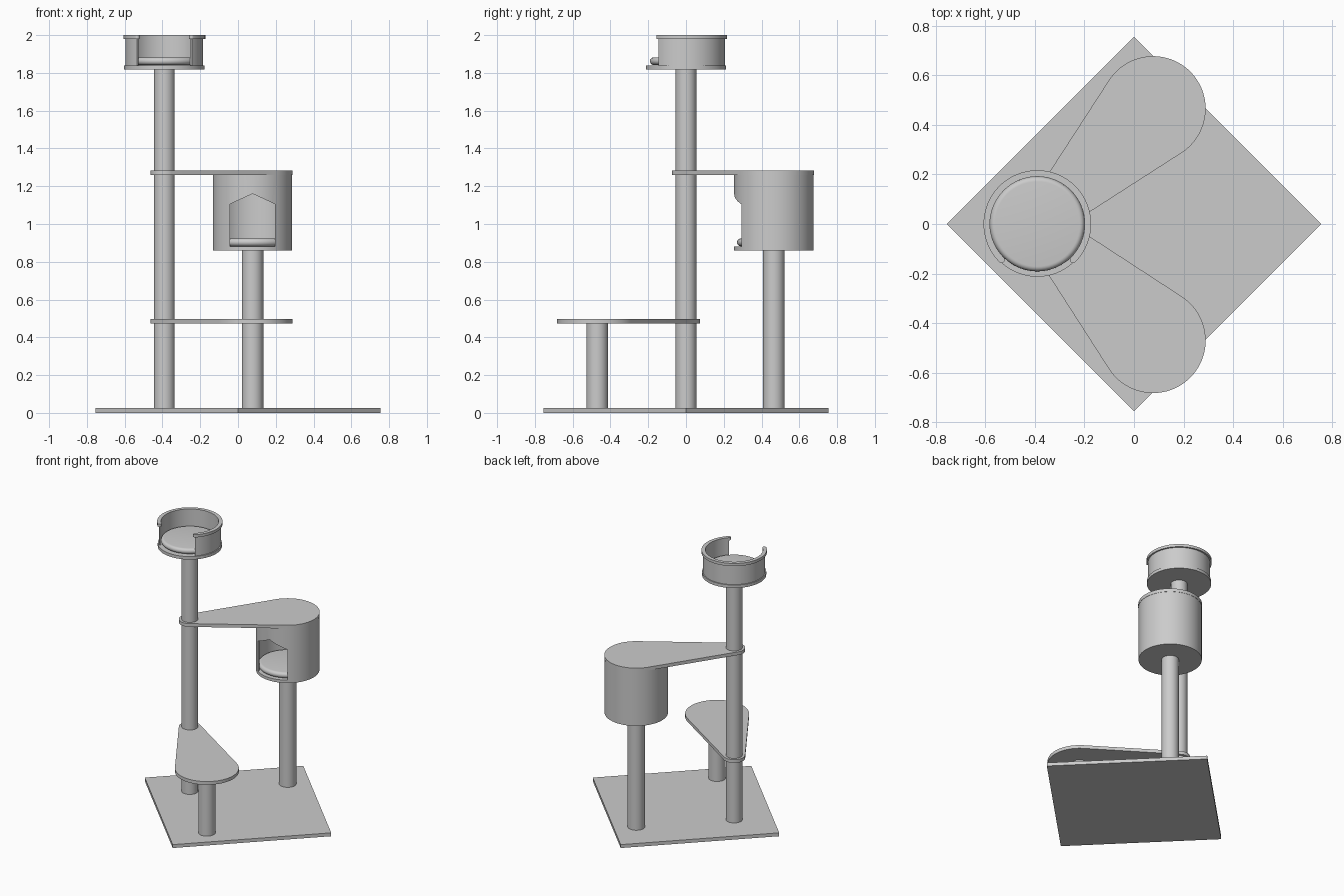
import bpy, bmesh
from math import radians, cos, sin, pi, asin, hypot, atan2

if "Cube" in bpy.data.objects:
    bpy.data.objects.remove(bpy.data.objects["Cube"])

MAIN = (-0.39, 0.0)      # tall post
BACK = (0.077, 0.465)    # house post
FRONT = (0.077, -0.47)   # low shelf post


def finish(name, bm):
    bmesh.ops.recalc_face_normals(bm, faces=bm.faces)
    mesh = bpy.data.meshes.new(name)
    bm.to_mesh(mesh)
    bm.free()
    ob = bpy.data.objects.new(name, mesh)
    bpy.context.collection.objects.link(ob)
    return ob


def smooth(ob):
    bpy.ops.object.select_all(action='DESELECT')
    bpy.context.view_layer.objects.active = ob
    ob.select_set(True)
    bpy.ops.object.shade_smooth_by_angle(angle=radians(30))


def arc(c, r, a0, a1, n=48):
    return [(c[0] + r * cos(a0 + (a1 - a0) * i / n),
             c[1] + r * sin(a0 + (a1 - a0) * i / n)) for i in range(n + 1)]


def prism(name, outline, z0, z1):
    bm = bmesh.new()
    face = bm.faces.new([bm.verts.new((x, y, z0)) for x, y in outline])
    ext = bmesh.ops.extrude_face_region(bm, geom=[face])
    top = [v for v in ext['geom'] if isinstance(v, bmesh.types.BMVert)]
    bmesh.ops.translate(bm, verts=top, vec=(0, 0, z1 - z0))
    # extrude_face_region may drop the source face: keep the solid closed
    bmesh.ops.holes_fill(bm, edges=[e for e in bm.edges if e.is_boundary], sides=0)
    ob = finish(name, bm)
    smooth(ob)
    return ob


def disc(name, c, r, z0, z1):
    return prism(name, arc(c, r, 0, 2 * pi, 72)[:-1], z0, z1)


def lathe(name, c, profile, n=72, closed=False):
    bm = bmesh.new()
    vs = [bm.verts.new((c[0] + r, c[1], z)) for r, z in profile]
    pairs = list(zip(vs, vs[1:] + vs[:1])) if closed else list(zip(vs, vs[1:]))
    edges = [bm.edges.new(p) for p in pairs]
    bmesh.ops.spin(bm, geom=vs + edges, cent=(c[0], c[1], 0), axis=(0, 0, 1),
                   angle=2 * pi, steps=n, use_merge=True)
    bmesh.ops.remove_doubles(bm, verts=bm.verts, dist=1e-5)
    ob = finish(name, bm)
    smooth(ob)
    return ob


def cushion(name, c, r, z, h):
    e = h / 2
    side = [(r - e + e * cos(a), z + e + e * sin(a))
            for a in (-pi / 2 + pi * i / 10 for i in range(11))]
    return lathe(name, c, [(0, z)] + side + [(0, z + h)])


def shelf(name, c, z0, z1, big=0.212, small=0.073):
    # tangent hull of a large and a small circle
    dx, dy = c[0] - MAIN[0], c[1] - MAIN[1]
    d = atan2(dy, dx)
    t = pi / 2 + asin((big - small) / hypot(dx, dy))
    prism(name, arc(c, big, d - t, d + t) + arc(MAIN, small, d + t, d + 2 * pi - t), z0, z1)


# base plate and posts
prism("base_plate", [(0.755, 0), (0, 0.755), (-0.755, 0), (0, -0.755)], 0, 0.025)
disc("main_post", MAIN, 0.055, 0.025, 1.82)
disc("house_post", BACK, 0.057, 0.025, 0.86)
disc("low_post", FRONT, 0.057, 0.025, 0.473)

# teardrop shelves
shelf("upper_shelf", BACK, 1.26, 1.284)
shelf("lower_shelf", FRONT, 0.473, 0.497)

# house: wall with a pointed doorway, floor, cushion
house = lathe("house_wall", BACK, [(0.197, 0.86), (0.21, 0.86), (0.21, 1.26), (0.197, 1.26)],
              closed=True)
bm = bmesh.new()
door = [(-0.12, 0.881), (0.12, 0.881), (0.12, 1.105), (0, 1.16), (-0.12, 1.105)]
f = bm.faces.new([bm.verts.new((BACK[0] + x, BACK[1] - 0.3, z)) for x, z in door])
back = bmesh.ops.extrude_face_region(bm, geom=[f])['geom']
bmesh.ops.translate(bm, verts=[v for v in back if isinstance(v, bmesh.types.BMVert)],
                    vec=(0, 0.25, 0))
bmesh.ops.holes_fill(bm, edges=[e for e in bm.edges if e.is_boundary], sides=0)
cutter = finish("door_cutter", bm)
cutter.hide_render = True
mod = house.modifiers.new("door", 'BOOLEAN')
mod.object, mod.operation, mod.solver = cutter, 'DIFFERENCE', 'EXACT'
bpy.context.view_layer.objects.active = house
bpy.ops.object.modifier_move_to_index(modifier="door", index=0)
bpy.ops.object.modifier_apply(modifier="door")
bpy.data.objects.remove(cutter)
disc("house_floor", BACK, 0.198, 0.86, 0.881)
cushion("house_cushion", BACK, 0.195, 0.882, 0.042)

# top bed: floor, open wall, rim with rounded ends, cushion
disc("bed_floor", MAIN, 0.213, 1.818, 1.84)
a0, a1 = radians(-45), radians(225)
prism("bed_wall", arc(MAIN, 0.206, a0, a1) + arc(MAIN, 0.193, a1, a0), 1.84, 1.98)
mid, half = 0.204, 0.013
caps = []
for a in (a0, a1):
    caps.append((MAIN[0] + mid * cos(a), MAIN[1] + mid * sin(a)))
rim = (arc(MAIN, mid + half, a0, a1) + arc(caps[1], half, a1, a1 + pi, 10)[1:-1]
       + arc(MAIN, mid - half, a1, a0) + arc(caps[0], half, a0 + pi, a0 + 2 * pi, 10)[1:-1])
prism("bed_rim", rim, 1.98, 2.0)
cushion("bed_cushion", MAIN, 0.191, 1.842, 0.04)
